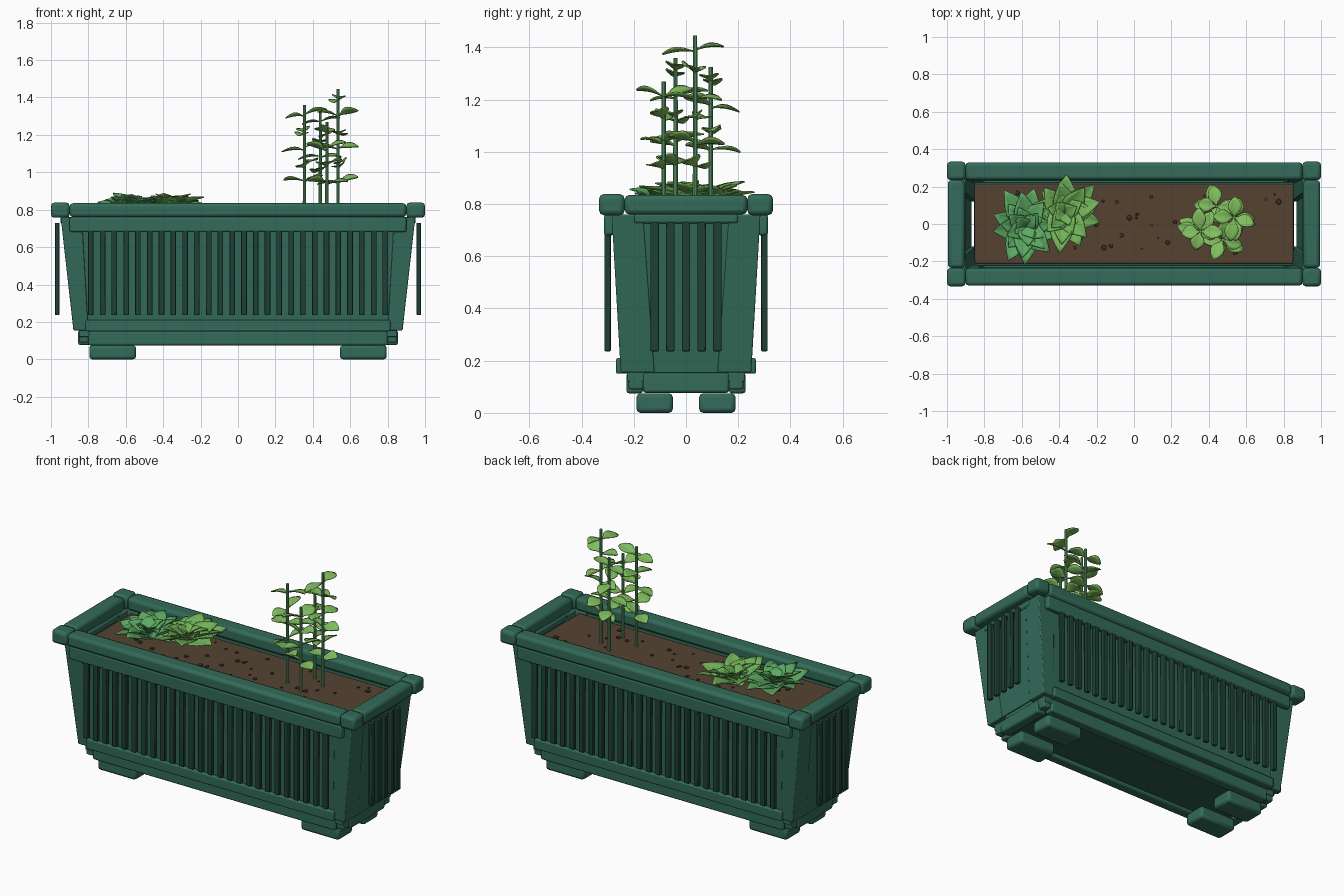
import bpy, bmesh, math, random
from mathutils import Matrix, Vector

random.seed(11)
if "Cube" in bpy.data.objects:
    bpy.data.objects.remove(bpy.data.objects["Cube"])


def material(name, rgb):
    m = bpy.data.materials.new(name)
    m.use_nodes = True
    m.diffuse_color = (*rgb, 1)
    m.node_tree.nodes["Principled BSDF"].inputs["Base Color"].default_value = (*rgb, 1)
    return m


GREEN = material("planter green", (.033, .147, .1))
DARK = material("dark green", (.013, .05, .035))
UNDER = material("underside green", (.026, .1, .07))
SOIL = material("soil brown", (.09, .055, .031))
PEBBLE = material("pebble brown", (.05, .027, .016))
STEM = material("stem green", (.12, .4, .17))
LEAF = material("leaf green", (.22, .52, .115))
ROSETTE_A = material("deep rosette green", (.11, .4, .125))
ROSETTE_B = material("bright rosette green", (.165, .45, .1))


def finish(name, bm, mat, bevel=0, segments=2, thickness=0):
    bmesh.ops.recalc_face_normals(bm, faces=bm.faces)
    mesh = bpy.data.meshes.new(name)
    bm.to_mesh(mesh)
    bm.free()
    mesh.materials.append(mat)
    ob = bpy.data.objects.new(name, mesh)
    bpy.context.collection.objects.link(ob)
    if thickness:
        mod = ob.modifiers.new("thickness", "SOLIDIFY")
        mod.thickness = thickness
    if bevel:
        mod = ob.modifiers.new("rounding", "BEVEL")
        mod.width, mod.segments = bevel, segments
    bpy.ops.object.select_all(action="DESELECT")
    ob.select_set(True)
    bpy.context.view_layer.objects.active = ob
    bpy.ops.object.shade_smooth_by_angle(angle=math.radians(35))


def hull(bm, low, high):
    """Six-sided block between a lower and an upper rectangle (x0, x1, y0, y1, z)."""
    rings = []
    for x0, x1, y0, y1, z in (low, high):
        rings.append([bm.verts.new(p) for p in ((x0, y0, z), (x1, y0, z), (x1, y1, z), (x0, y1, z))])
    a, b = rings
    bm.faces.new(a[::-1])
    bm.faces.new(b)
    for i in range(4):
        j = (i + 1) % 4
        bm.faces.new((a[i], a[j], b[j], b[i]))


def boxes(name, mat, items, bevel=.01):
    bm = bmesh.new()
    for x0, x1, y0, y1, z0, z1 in items:
        hull(bm, (x0, x1, y0, y1, z0), (x0, x1, y0, y1, z1))
    finish(name, bm, mat, bevel)


def span(a, b, s):
    return tuple(sorted((a * s, b * s)))


SIDES = (-1, 1)
CORNERS = [(sx, sy) for sx in SIDES for sy in SIDES]

# Rim: long rails, end rails and corner blocks
boxes("rim_long_rails", GREEN, [(-.9, .9, *span(.235, .33, s), .76, .835) for s in SIDES], .018)
boxes("rim_end_rails", GREEN, [(*span(.905, .995, s), -.235, .235, .76, .835) for s in SIDES], .018)
boxes("rim_corner_blocks", GREEN,
      [(*span(.9, 1, sx), *span(.235, .333, sy), .757, .838) for sx, sy in CORNERS], .018)
boxes("long_under_rails", GREEN, [(-.9, .9, *span(.275, .314, s), .68, .76) for s in SIDES])
boxes("end_under_rails", GREEN, [(*span(.9, .95, s), -.2, .2, .725, .765) for s in SIDES])

# Inner box, floor and soil
boxes("inner_box", GREEN, [(-.85, .85, -.225, .225, .12, .757)], .004)
boxes("floor_plate", UNDER, [(-.81, .81, -.18, .18, .095, .125)], .003)
boxes("soil", SOIL, [(-.852, .852, -.213, .213, .74, .768)], .008)

# Leaning panels behind the slats
bm = bmesh.new()
for s in SIDES:
    hull(bm, (*span(.87, .877, s), -.15, .15, .155), (*span(.931, .941, s), -.19, .19, .74))
    hull(bm, (-.82, .82, *span(.23, .245, s), .155), (-.86, .86, *span(.262, .279, s), .75))
finish("leaning_panels", bm, GREEN)

# Tapered corner posts, each an L of two leaning boards
bm = bmesh.new()
for sx, sy in CORNERS:
    hull(bm, (*span(.8, .88, sx), *span(.21, .25, sy), .155),
         (*span(.835, .948, sx), *span(.24, .285, sy), .76))
    hull(bm, (*span(.84, .88, sx), *span(.12, .25, sy), .155),
         (*span(.9, .948, sx), *span(.165, .285, sy), .76))
finish("corner_posts", bm, GREEN, .005)

# Dark upright slats along all four sides
boxes("long_side_slats", DARK,
      [(x - .015, x + .015, *span(.288, .3125, s), .236, .73)
       for s in SIDES for x in [-.787 + i * .063 for i in range(26)]], .004)
boxes("end_slats", DARK,
      [(*span(.955, .979, s), y - .016, y + .016, .236, .73)
       for s in SIDES for y in [i * .06 for i in range(-2, 3)]], .004)

# Stepped base, corner blocks and feet
boxes("skirt_rails", GREEN, [(-.815, .815, *span(.215, .268, s), .15, .21) for s in SIDES], .007)
boxes("base_long_rails", GREEN, [(-.8, .8, *span(.165, .228, s), .075, .152) for s in SIDES])
boxes("base_end_rails", GREEN, [(*span(.79, .855, s), -.165, .165, .077, .155) for s in SIDES])
boxes("base_corner_blocks", GREEN,
      [(*span(.8, .85, sx), *span(.163, .22, sy), .09, .152) for sx, sy in CORNERS], .008)
boxes("feet", GREEN,
      [(*span(.545, .795, sx), *span(.05, .19, sy), 0, .075) for sx, sy in CORNERS], .016)

# Pebbles scattered over the soil
bm = bmesh.new()
for i in range(40):
    r = random.uniform(.007, .017)
    place = Matrix.Translation((random.uniform(-.78, .78), random.uniform(-.15, .17), .769))
    bmesh.ops.create_icosphere(bm, subdivisions=1, radius=r, matrix=place @ Matrix.Diagonal((1, 1, .7, 1)))
finish("pebbles", bm, PEBBLE)


def leaf(bm, base, turn, tilt, roll, length, widths, droop):
    """Cupped blade growing along its own x, bent down toward the tip."""
    move = (Matrix.Translation(base) @ Matrix.Rotation(turn, 4, "Z")
            @ Matrix.Rotation(-tilt, 4, "Y") @ Matrix.Rotation(roll, 4, "X"))
    rows = []
    for i, w in enumerate(widths):
        t = i / (len(widths) - 1)
        rows.append([bm.verts.new(move @ Vector((t * length, k * w, -droop * t * t + .25 * w * abs(k))))
                     for k in (-1, -.5, 0, .5, 1)])
    for a, b in zip(rows, rows[1:]):
        for k in range(4):
            bm.faces.new((a[k], a[k + 1], b[k + 1], b[k]))


# Upright plant: stems with crossed pairs of spoon-shaped leaves
SPOON = (.005, .008, .026, .036, .036, .026, .006)
stems = bmesh.new()
leaves = bmesh.new()
for x, y, top in ((.355, -.04, 1.36), (.535, .035, 1.445), (.44, .095, 1.325), (.475, -.085, 1.27)):
    height = top - .75
    bmesh.ops.create_cone(stems, cap_ends=True, segments=10, radius1=.0095, radius2=.008, depth=height,
                          matrix=Matrix.Translation((x, y, .75 + height / 2)))
    turn = random.uniform(0, math.pi)
    z = top - .06
    while z > .92:
        for half in (0, math.pi):
            leaf(leaves, (x, y, z + random.uniform(-.012, .012)), turn + half + random.uniform(-.25, .25),
                 random.uniform(.1, .6), random.uniform(-.5, .5), random.uniform(.095, .125), SPOON, .03)
        turn += math.pi / 2 + random.uniform(-.3, .3)
        z -= .088
finish("plant_stems", stems, STEM)
finish("plant_leaves", leaves, LEAF, thickness=.005)

# Two low rosettes of broad pointed leaves
POINTED = (.012, .034, .053, .056, .045, .025, .002)
for name, mat, x, y in (("left_rosette", ROSETTE_A, -.58, -.015), ("right_rosette", ROSETTE_B, -.37, .06)):
    bm = bmesh.new()
    for count, tilt, length, z in ((9, .42, .205, .79), (8, .57, .17, .803), (6, .75, .12, .815), (4, 1.0, .08, .825)):
        start = random.uniform(0, 1)
        for i in range(count):
            turn = start + math.tau * i / count + random.uniform(-.2, .2)
            size = length * random.uniform(.85, 1.12) * (.84 + .2 * abs(math.sin(turn)))
            leaf(bm, (x, y, z), turn, tilt + random.uniform(-.12, .12), random.uniform(-.35, .35), size,
                 [w * (.5 + 3 * length) for w in POINTED], .03)
    finish(name, bm, mat, thickness=.005)
